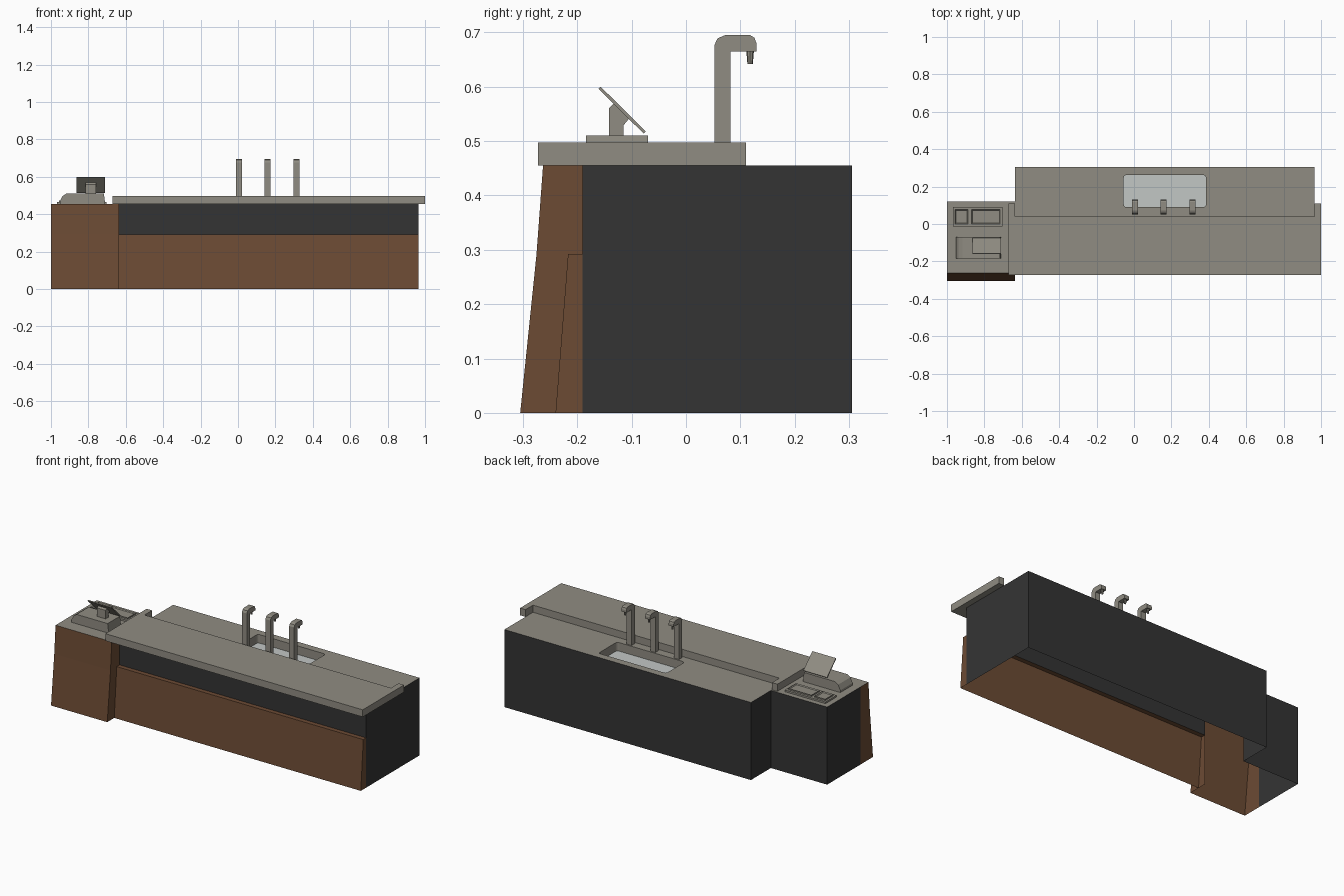
import bpy, bmesh, math
from mathutils import Vector

if "Cube" in bpy.data.objects:
    bpy.data.objects.remove(bpy.data.objects["Cube"])


def material(name, rgb):
    m = bpy.data.materials.new(name)
    m.diffuse_color = (*rgb, 1)
    m.use_nodes = True
    m.node_tree.nodes["Principled BSDF"].inputs["Base Color"].default_value = m.diffuse_color
    return m


GREY = material("warm_grey_stone", (0.28, 0.265, 0.225))
BROWN = material("brown_wood", (0.15, 0.07, 0.034))
DARK = material("dark_charcoal", (0.034, 0.034, 0.034))
STEEL = material("light_steel", (0.54, 0.57, 0.56))


def finish(name, bm, *mats):
    me = bpy.data.meshes.new(name)
    bm.to_mesh(me)
    bm.free()
    for m in mats:
        me.materials.append(m)
    ob = bpy.data.objects.new(name, me)
    bpy.context.collection.objects.link(ob)
    return ob


def prism(name, pts, lo, hi, mat, axis="x"):
    """Closed extrusion of a 2D profile: (y,z) along x, (x,z) along y, (x,y) along z."""
    def place(p, t):
        return {"x": (t, *p), "y": (p[0], t, p[1]), "z": (*p, t)}[axis]
    bm = bmesh.new()
    a = [bm.verts.new(place(p, lo)) for p in pts]
    b = [bm.verts.new(place(p, hi)) for p in pts]
    n = len(pts)
    bm.faces.new(a)
    bm.faces.new(b)
    for i in range(n):
        j = (i + 1) % n
        bm.faces.new((a[i], a[j], b[j], b[i]))
    bmesh.ops.recalc_face_normals(bm, faces=bm.faces)
    return finish(name, bm, mat)


def rect(x0, x1, y0, y1):
    return [(x0, y0), (x1, y0), (x1, y1), (x0, y1)]


def shell(name, polys, centre, mat):
    """Open sheets facing away from a centre point."""
    bm = bmesh.new()
    for poly in polys:
        f = bm.faces.new([bm.verts.new(p) for p in poly])
        f.normal_update()
        if f.normal.dot(f.calc_center_median() - Vector(centre)) < 0:
            f.normal_flip()
    bmesh.ops.remove_doubles(bm, verts=bm.verts, dist=1e-5)
    return finish(name, bm, mat)


L, M, R = -1.0, -0.635, 0.965        # left end, section joint, right end
BACK, STEP, FACE, H = 0.305, 0.12, -0.19, 0.455


def wall(p, q, z0=0, z1=H):
    return [(*p, z0), (*q, z0), (*q, z1), (*p, z1)]


# Hollow dark carcass, open underneath
shell("main_carcass", [
    wall((R, FACE), (R, BACK)),
    wall((R, BACK), (M, BACK)),
    wall((M, BACK), (M, STEP)),
    wall((M, FACE), (R, FACE), 0.292, H),
], (0.16, 0.05, 0.2), DARK)
shell("side_carcass", [
    wall((M, STEP), (L, STEP)),
    wall((L, STEP), (L, FACE)),
], (-0.8, -0.05, 0.2), DARK)

# Sloped brown front panels
low, mid, top = (-0.305, 0), (-0.275, 0.292), (-0.263, H)


def panel(name, prof, ends):
    """Sheet along a (y,z) profile with closed ends back to the carcass face."""
    polys = [[(ends[0], *a), (ends[1], *a), (ends[1], *b), (ends[0], *b)]
             for a, b in zip(prof, prof[1:])]
    side = prof if prof[-1][0] == FACE else prof + [(FACE, prof[-1][1])]
    polys += [[(x, *p) for p in side + [(FACE, 0)]] for x in ends]
    shell(name, polys, (sum(ends) / 2, FACE, 0.15), BROWN)


panel("side_front_panel", [low, mid, top], (L, M))
panel("main_front_panel", [(-0.24, 0), (-0.217, 0.292), (FACE, 0.292)], (M, R))

# Raised bar top with short return lips at both ends
prism("bar_top", [(-0.67, -0.272), (1.0, -0.272), (1.0, 0.11), (R, 0.11),
                  (R, 0.04), (M, 0.04), (M, 0.11), (-0.67, 0.11)], H, 0.497, GREY, "z")

# Side section worktop
shell("side_worktop", [[(*p, H) for p in rect(L, M, -0.263, STEP)]], (-0.8, 0, 0), GREY)

# Main worktop with a rounded sink opening; the basin floor is steel
bm = bmesh.new()
sx0, sx1, sy0, sy1, rad, depth = -0.055, 0.385, 0.09, 0.262, 0.015, 0.05
outer = [bm.verts.new((*p, H)) for p in rect(M, R, 0.04, BACK)]
arcs = []
for k, (cx, cy) in enumerate(rect(sx0 + rad, sx1 - rad, sy0 + rad, sy1 - rad)):
    angs = [math.pi * (1 + k / 2 + s / 6) for s in range(4)]
    arcs.append([bm.verts.new((cx + rad * math.cos(a), cy + rad * math.sin(a), H)) for a in angs])
for k in range(4):
    n = (k + 1) % 4
    for p, q in zip(arcs[k], arcs[k][1:]):
        bm.faces.new((outer[k], q, p))
    bm.faces.new((outer[k], outer[n], arcs[n][0], arcs[k][-1]))
rim = sum(arcs, [])
base = [bm.verts.new(v.co - Vector((0, 0, depth))) for v in rim]
for i in range(len(rim)):
    j = (i + 1) % len(rim)
    bm.faces.new((rim[i], rim[j], base[j], base[i]))
floor = bm.faces.new(base)
floor.material_index = 1
bmesh.ops.recalc_face_normals(bm, faces=bm.faces)
bm.normal_update()
if floor.normal.z < 0:
    bmesh.ops.reverse_faces(bm, faces=bm.faces)
finish("sink_worktop", bm, GREY, STEEL)

# Three taps, each a hooked profile with a tapered nozzle
hook = [(0.052, H), (0.082, H), (0.082, 0.665), (0.13, 0.665), (0.13, 0.679),
        (0.126, 0.69), (0.118, 0.695), (0.072, 0.695), (0.058, 0.689), (0.052, 0.676)]
for i, x in enumerate((0.005, 0.158, 0.312), 1):
    prism(f"tap_{i}", hook, x - 0.016, x + 0.016, GREY)
    bm = bmesh.new()
    bmesh.ops.create_cone(bm, cap_ends=True, segments=8, radius1=0.005, radius2=0.007, depth=0.024)
    bmesh.ops.translate(bm, verts=bm.verts, vec=(x, 0.118, 0.654))
    finish(f"tap_nozzle_{i}", bm, GREY)

# Till: wedge-ended base, post and tilted screen
prism("till_base", [(-0.953, H), (-0.953, 0.468), (-0.938, 0.497), (-0.918, 0.51),
                    (-0.717, 0.51), (-0.71, H)], -0.184, -0.07, GREY, "y")
prism("screen_post", [(-0.142, 0.509), (-0.142, 0.56), (-0.133, 0.569), (-0.105, 0.541),
                      (-0.115, 0.529), (-0.115, 0.509)], -0.815, -0.76, GREY)
prism("till_screen", [(-0.161, 0.596), (-0.157, 0.6), (-0.074, 0.518), (-0.078, 0.514)],
      -0.863, -0.71, GREY)

# Tray with two recessed dishes
prism("tray", rect(-0.968, -0.704, -0.013, 0.09), H, 0.465, GREY, "z")
for name, x0, x1 in (("small_dish", -0.957, -0.888), ("large_dish", -0.868, -0.716)):
    ob = prism(name, rect(x0, x1, 0.0, 0.077), 0.464, 0.473, GREY, "z")
    bm = bmesh.new()
    bm.from_mesh(ob.data)
    bm.normal_update()
    lid = [f for f in bm.faces if f.normal.z > 0.9]
    bmesh.ops.inset_region(bm, faces=lid, thickness=0.006)
    bmesh.ops.translate(bm, verts=lid[0].verts, vec=(0, 0, -0.006))
    bm.to_mesh(ob.data)
    bm.free()
